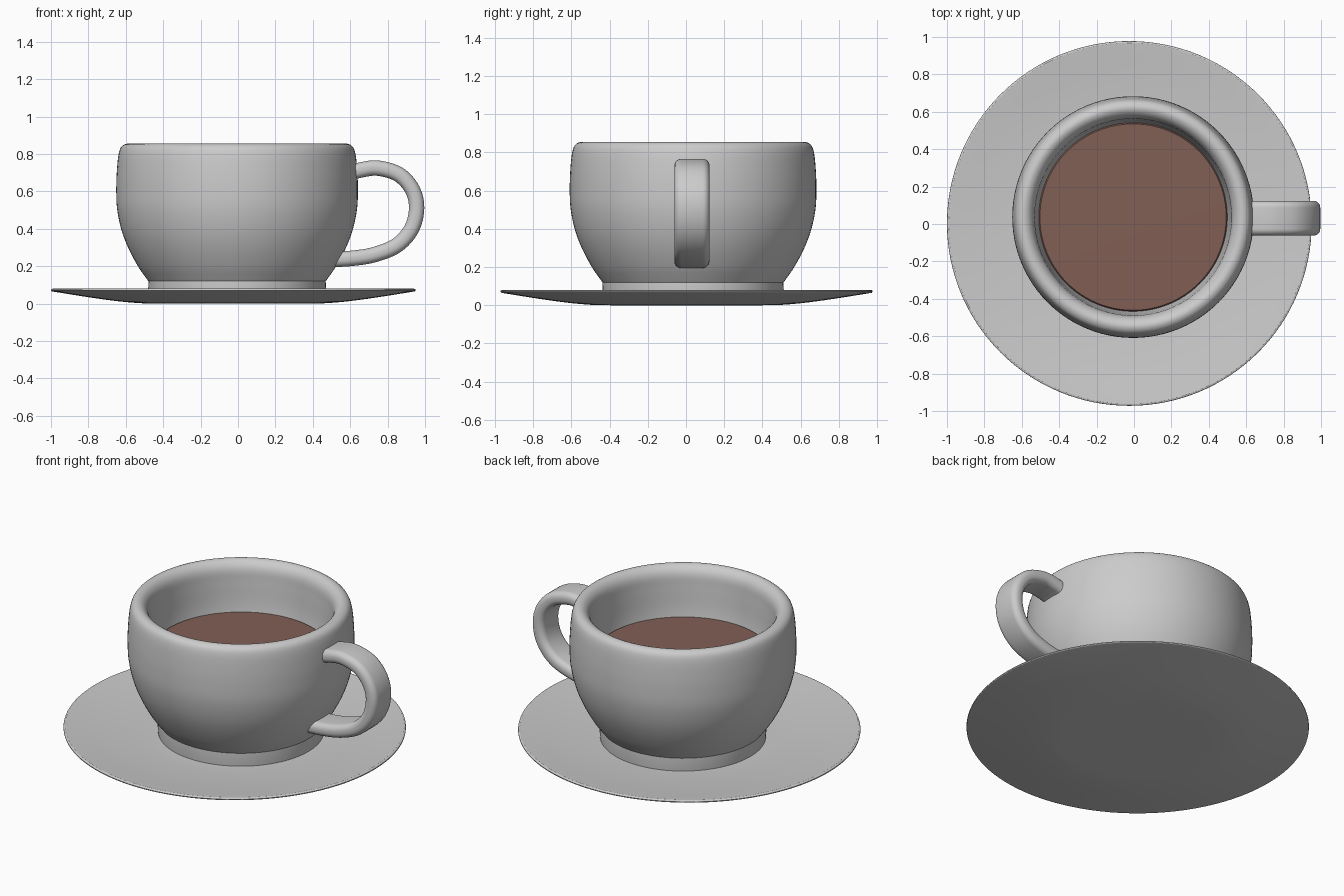
import bpy, bmesh, math
from mathutils import Vector

if "Cube" in bpy.data.objects:
    bpy.data.objects.remove(bpy.data.objects["Cube"])


def smooth_path(points, steps=5):
    """Catmull-Rom curve through 2D points."""
    p = [Vector(q) for q in points]
    p = [2 * p[0] - p[1]] + p + [2 * p[-1] - p[-2]]
    out = []
    for i in range(1, len(p) - 2):
        a, b, c, d = p[i - 1:i + 3]
        for s in range(steps):
            t = s / steps
            out.append(0.5 * (2 * b + (c - a) * t + (2 * a - 5 * b + 4 * c - d) * t * t
                              + (3 * b - a - 3 * c + d) * t ** 3))
    return out + [p[-2]]


def finish(name, bm, location):
    bmesh.ops.remove_doubles(bm, verts=bm.verts, dist=1e-5)
    bmesh.ops.recalc_face_normals(bm, faces=bm.faces)
    mesh = bpy.data.meshes.new(name)
    bm.to_mesh(mesh)
    bm.free()
    obj = bpy.data.objects.new(name, mesh)
    bpy.context.collection.objects.link(obj)
    obj.location = location
    bpy.ops.object.select_all(action='DESELECT')
    obj.select_set(True)
    bpy.context.view_layer.objects.active = obj
    bpy.ops.object.shade_smooth_by_angle(angle=math.radians(35))
    return obj


def lathe(name, profile, location, sides=96):
    bm = bmesh.new()
    verts = [bm.verts.new((r, 0, z)) for r, z in profile]
    edges = [bm.edges.new(e) for e in zip(verts, verts[1:])]
    bmesh.ops.spin(bm, geom=verts + edges, cent=(0, 0, 0), axis=(0, 0, 1),
                   angle=math.tau, steps=sides, use_merge=True)
    return finish(name, bm, location)


def sweep(name, path, section, location):
    """Sweep a (y, thickness) section along a path in the xz plane."""
    bm = bmesh.new()
    rings = []
    for i, p in enumerate(path):
        t = (path[min(i + 1, len(path) - 1)] - path[max(i - 1, 0)]).normalized()
        n = Vector((-t.y, t.x))
        rings.append([bm.verts.new((p.x + n.x * h, y, p.y + n.y * h)) for y, h in section])
    k = len(section)
    for a, b in zip(rings, rings[1:]):
        for j in range(k):
            bm.faces.new((a[j], a[(j + 1) % k], b[(j + 1) % k], b[j]))
    bm.faces.new(rings[0])
    bm.faces.new(rings[-1])
    return finish(name, bm, location)


def rounded_rect(w, h, r, n=6):
    pts = []
    for q, (sx, sy) in enumerate([(1, 1), (-1, 1), (-1, -1), (1, -1)]):
        for i in range(n + 1):
            a = math.pi / 2 * (q + i / n)
            pts.append((sx * (w / 2 - r) + r * math.cos(a), sy * (h / 2 - r) + r * math.sin(a)))
    return pts


# Saucer: shallow dish with a thin rounded rim
saucer = smooth_path([(0, 0), (0.4, 0), (0.55, 0.006), (0.72, 0.026), (0.95, 0.062),
                      (0.97, 0.067), (0.975, 0.073), (0.968, 0.079), (0.94, 0.077),
                      (0.75, 0.056), (0.55, 0.041), (0.4, 0.038), (0, 0.038)])
lathe("saucer", saucer, (-0.025, 0.003, 0), 128)

# Cup: foot ring, bellied outer wall, rolled lip and inner wall
foot = [(0, 0.034), (0.472, 0.034), (0.475, 0.08), (0.474, 0.12)]
wall = smooth_path([(0.478, 0.125), (0.53, 0.20), (0.583, 0.30), (0.62, 0.40), (0.642, 0.51),
                    (0.646, 0.62), (0.642, 0.72), (0.633, 0.80), (0.617, 0.84), (0.585, 0.855),
                    (0.552, 0.84), (0.53, 0.80), (0.522, 0.72), (0.505, 0.55),
                    (0.45, 0.34), (0.34, 0.20), (0, 0.17)])
cup_center = (-0.005, 0.037, 0)
lathe("cup", foot + wall, cup_center)

# Drink surface
drink = lathe("drink", [(0, 0.53), (0.497, 0.53), (0.505, 0.545), (0.498, 0.555), (0, 0.557)],
              cup_center)
mat = bpy.data.materials.new("brown_drink")
mat.diffuse_color = (0.22, 0.115, 0.09, 1)
mat.use_nodes = True
mat.node_tree.nodes["Principled BSDF"].inputs["Base Color"].default_value = mat.diffuse_color
drink.data.materials.append(mat)

# Handle: flat rounded strap bent into an ear shape
ear = smooth_path([(0.59, 0.695), (0.66, 0.715), (0.75, 0.724), (0.86, 0.69), (0.932, 0.61),
                   (0.955, 0.51), (0.928, 0.40), (0.85, 0.312), (0.73, 0.262),
                   (0.61, 0.242), (0.50, 0.235)], 6)
sweep("handle", ear, rounded_rect(0.185, 0.082, 0.036), (0, 0.031, 0))
